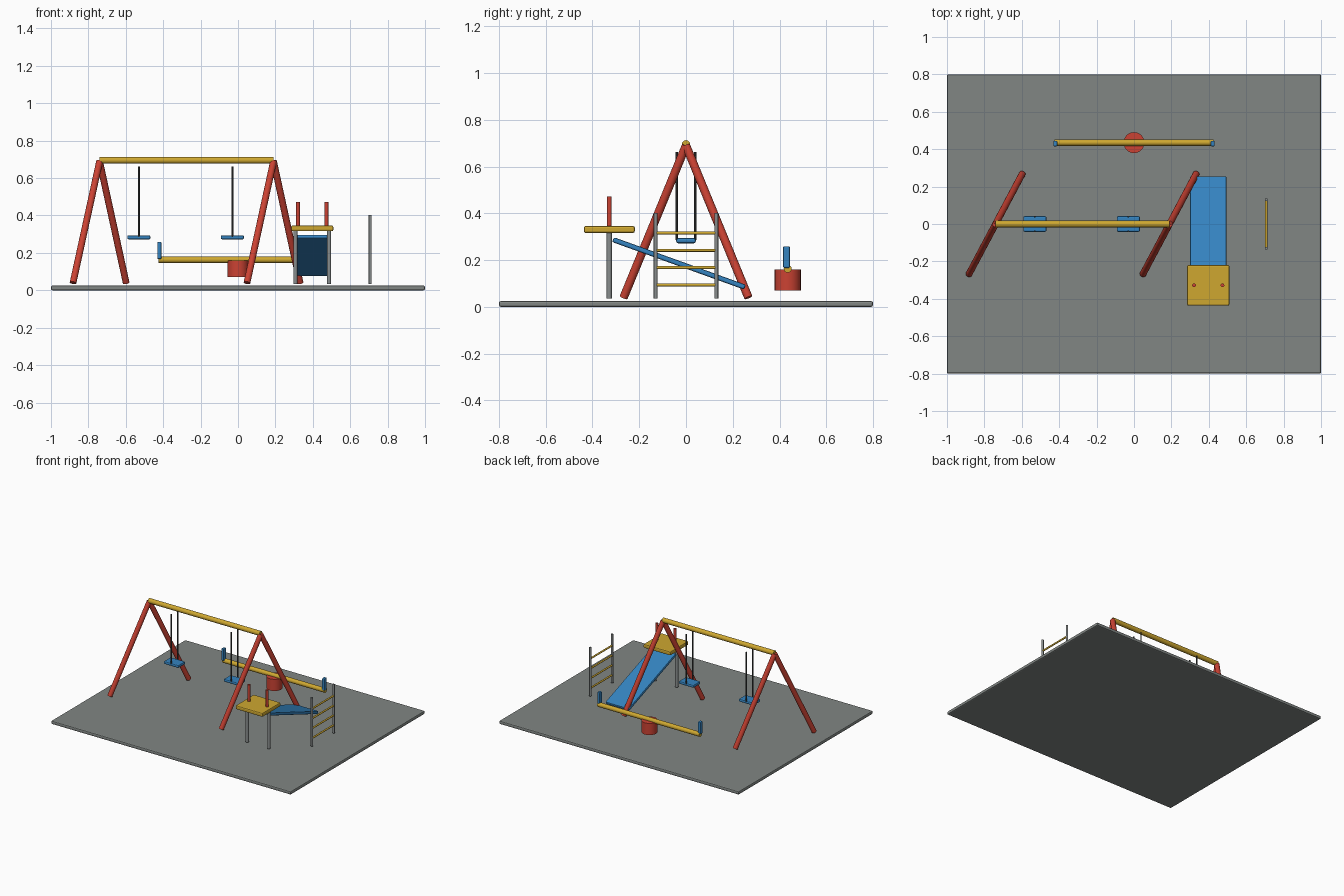
import bpy
from math import atan2, hypot
from mathutils import Vector

cube = bpy.data.objects.get("Cube")
if cube:
    bpy.data.objects.remove(cube, do_unlink=True)


def material(name, rgb):
    m = bpy.data.materials.new(name)
    m.use_nodes = True
    m.diffuse_color = (*rgb, 1)
    m.node_tree.nodes["Principled BSDF"].inputs["Base Color"].default_value = (*rgb, 1)
    return m


RED = material("red paint", (0.60, 0.055, 0.033))
YELLOW = material("yellow paint", (0.62, 0.39, 0.03))
BLUE = material("blue plastic", (0.035, 0.23, 0.53))
GROUND = material("ground grey", (0.22, 0.24, 0.23))
STEEL = material("steel grey", (0.25, 0.27, 0.27))
ROPE = material("dark chain", (0.05, 0.055, 0.055))


def rod(name, a, b, radius, mat, sides=16):
    """Cylinder between two points."""
    a, b = Vector(a), Vector(b)
    bpy.ops.mesh.primitive_cylinder_add(vertices=sides, radius=radius,
                                        depth=(b - a).length, location=(a + b) / 2)
    ob = bpy.context.object
    ob.name = name
    ob.rotation_euler = (b - a).to_track_quat("Z", "Y").to_euler()
    ob.data.materials.append(mat)
    bpy.ops.object.shade_smooth_by_angle()
    return ob


def slab(name, centre, size, mat, bevel, tilt=0):
    """Box with rounded edges, tilted about x."""
    bpy.ops.mesh.primitive_cube_add(size=1, location=centre)
    ob = bpy.context.object
    ob.name = name
    ob.scale = size
    bpy.ops.object.transform_apply(location=False, rotation=False, scale=True)
    ob.rotation_euler.x = tilt
    ob.data.materials.append(mat)
    mod = ob.modifiers.new("rounded edges", "BEVEL")
    mod.width = bevel
    mod.segments = 2
    return ob


# Ground
slab("ground", (0, 0, 0.0125), (2, 1.6, 0.025), GROUND, 0.008)

# Swing frame
left, right, top = -0.74, 0.19, 0.695
rod("swing_beam", (left, 0, top), (right, 0, top), 0.018, YELLOW)
for side, x in (("right", left), ("left", right)):
    for end, s in (("front", -1), ("back", 1)):
        rod(f"swing_leg_{side}_{end}", (x, 0, top - 0.005),
            (x + 0.142 * s, 0.267 * s, 0.04), 0.018, RED)

# Swings
for side, x in (("right", -0.53), ("left", -0.03)):
    slab(f"swing_seat_{side}", (x, 0, 0.283), (0.124, 0.084, 0.022), BLUE, 0.008)
    for end, s in (("front", -1), ("back", 1)):
        rod(f"swing_chain_{side}_{end}", (x, 0.039 * s, 0.285),
            (x, 0.039 * s, 0.662), 0.005, ROPE, 8)

# Seesaw
rod("seesaw_beam", (-0.425, 0.435, 0.163), (0.425, 0.435, 0.163), 0.017, YELLOW)
rod("seesaw_base", (0, 0.435, 0.071), (0, 0.435, 0.159), 0.056, RED, 24)
for side, s in (("right", -1), ("left", 1)):
    slab(f"seesaw_handle_{side}", (0.42 * s, 0.43, 0.213), (0.022, 0.03, 0.092), BLUE, 0.006)

# Slide tower
tower_x, tower_y = 0.397, -0.328
slab("platform", (tower_x, tower_y, 0.331), (0.226, 0.218, 0.03), YELLOW, 0.008)
for side, s in (("right", -1), ("left", 1)):
    x = tower_x + 0.09 * s
    rod(f"tower_post_{side}", (x, tower_y, 0.035), (x, tower_y, 0.32), 0.011, STEEL)
    x = tower_x + 0.076 * s
    rod(f"tower_handle_{side}", (x, tower_y, 0.33), (x, tower_y, 0.472), 0.01, RED)

# Slide board
run, drop = 0.555, 0.2
slab("slide", (tower_x, -0.03, 0.186), (0.196, hypot(run, drop) + 0.01, 0.022),
     BLUE, 0.007, atan2(-drop, run))

# Climbing ladder
ladder_x, half = 0.707, 0.13
for end, s in (("front", -1), ("back", 1)):
    rod(f"ladder_post_{end}", (ladder_x, half * s, 0.035),
        (ladder_x, half * s, 0.402), 0.008, STEEL, 12)
for i in range(4):
    z = 0.094 + 0.074 * i
    rod(f"ladder_rung_{i + 1}", (ladder_x, -half, z), (ladder_x, half, z), 0.0065, YELLOW, 12)
